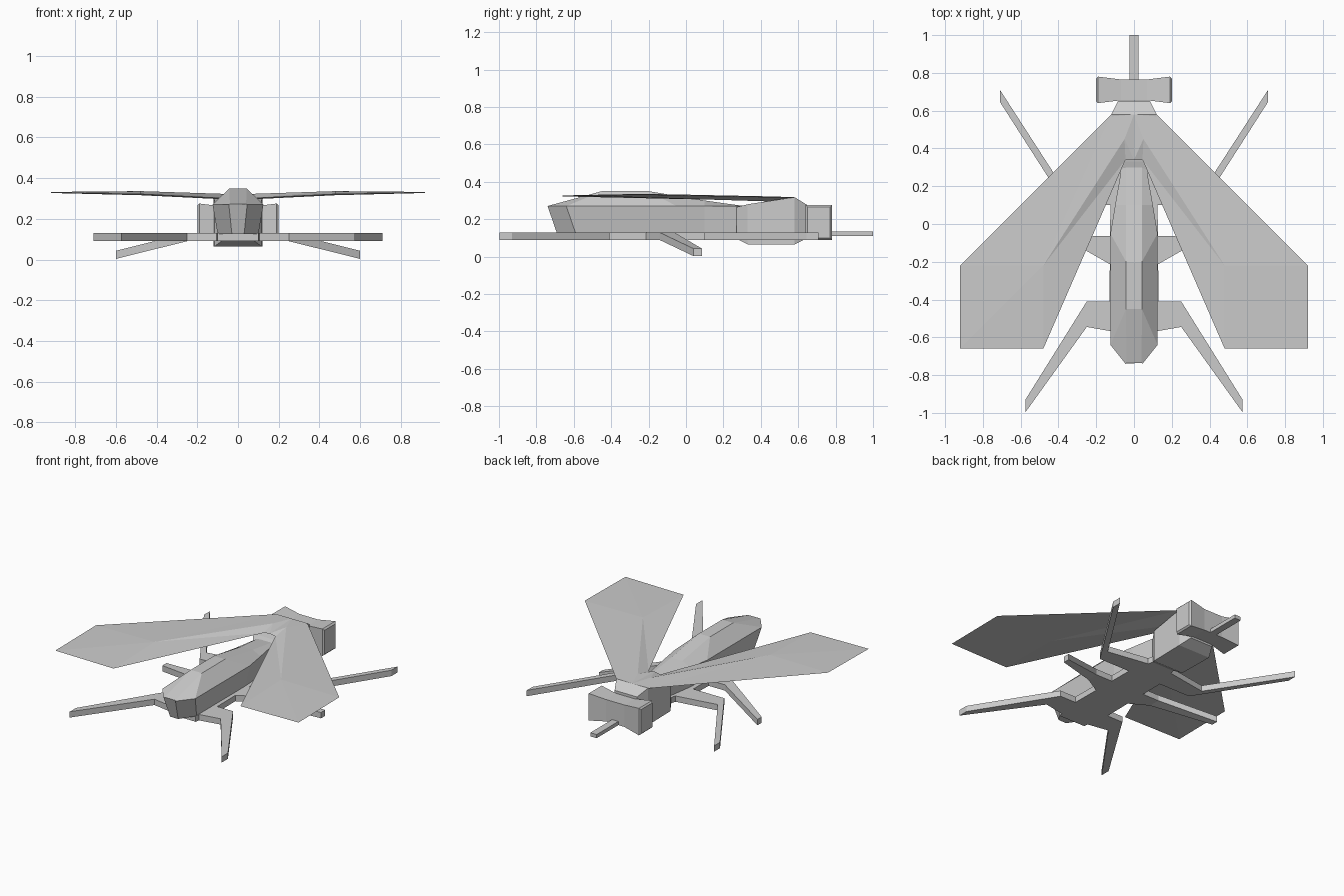
import bpy, bmesh

if "Cube" in bpy.data.objects:
    bpy.data.objects.remove(bpy.data.objects["Cube"])


def finish(name, bm, mirror=False):
    bmesh.ops.recalc_face_normals(bm, faces=bm.faces)
    me = bpy.data.meshes.new(name)
    bm.to_mesh(me)
    bm.free()
    ob = bpy.data.objects.new(name, me)
    bpy.context.collection.objects.link(ob)
    if mirror:
        ob.modifiers.new("Mirror", 'MIRROR').use_clip = True
    return ob


def loft(name, rings, mirror=False):
    """Bridge closed rings of equal length and cap both ends."""
    bm = bmesh.new()
    vs = [[bm.verts.new(p) for p in r] for r in rings]
    n = len(vs[0])
    for a, b in zip(vs, vs[1:]):
        for i in range(n):
            j = (i + 1) % n
            bm.faces.new((a[i], a[j], b[j], b[i]))
    bm.faces.new(vs[0])
    bm.faces.new(vs[-1])
    return finish(name, bm, mirror)


def rect_y(y, w, z0, z1):
    return [(-w, y, z0), (w, y, z0), (w, y, z1), (-w, y, z1)]


# Abdomen: six-sided rings (floor, shoulder and ridge may sit at different y)
def body_ring(y_low, low, y_mid, mid, y_top, top, z_top):
    return [(-low, y_low, .125), (low, y_low, .125), (mid, y_mid, .27),
            (top, y_top, z_top), (-top, y_top, z_top), (-mid, y_mid, .27)]


loft("abdomen", [
    body_ring(-.69, .03, -.74, .045, -.735, .04, .272),
    body_ring(-.59, .10, -.64, .125, -.45, .042, .35),
    body_ring(-.07, .10, -.05, .125, -.20, .042, .35),
    body_ring(.10, .09, .10, .10, .10, .042, .30),
    body_ring(.30, .06, .30, .065, .30, .042, .272)])

# Thorax
loft("thorax", [rect_y(.27, .075, .095, .265), rect_y(.33, .115, .065, .28),
                rect_y(.58, .12, .065, .318), rect_y(.65, .085, .10, .275)])


# Head: bow-tie shape running across x
def head_ring(x, y0, y1, z0, z1):
    return [(x, y0, z0), (x, y1, z0), (x, y1, z1), (x, y0, z1)]


half = [(.20, .65, .77, .10, .265), (.19, .64, .78, .09, .275), (.07, .655, .765, .11, .26)]
loft("head", [head_ring(-x, *r) for x, *r in half] +
     [head_ring(x, *r) for x, *r in reversed(half)])

# Proboscis
loft("proboscis", [rect_y(.74, .024, .11, .135), rect_y(1.0, .024, .11, .135)])

# Flat plate that joins the legs
loft("leg_plate", [rect_y(-.60, .10, .09, .13), rect_y(-.41, .13, .09, .13),
                   rect_y(.10, .125, .09, .13), rect_y(.30, .08, .09, .13)])

# Legs: stations of (front x, front y, rear x, rear y, underside z)
legs = {
    "front_legs": [(.07, .25, .07, .10, .09), (.38, .20, .36, .10, .09),
                   (.709, .709, .709, .645, .09)],
    "middle_legs": [(.08, -.063, .08, -.24, .09), (.25, -.063, .25, -.143, .09),
                    (.60, .085, .60, .04, .003)],
    "rear_legs": [(.08, -.41, .08, -.575, .09), (.25, -.41, .25, -.545, .09),
                  (.575, -.93, .575, -.997, .09)],
}
for name, stations in legs.items():
    loft(name, [[(ax, ay, z), (bx, by, z), (bx, by, z + .04), (ax, ay, z + .04)]
                for ax, ay, bx, by, z in stations], mirror=True)

# Wings: thin folded sheet with a raised crease, mirrored across the centre
outline = [(0, .58, .318), (.12, .58, .316), (.92, -.22, .332), (.92, -.66, .327),
           (.48, -.66, .322), (.045, .34, .30), (0, .34, .308)]
bm = bmesh.new()
rim = [bm.verts.new(p) for p in outline]
for dz in (.336, .316):
    crease = bm.verts.new((.48, -.22, dz))
    for a, b in ((1, 2), (2, 3), (3, 4), (4, 5)):
        bm.faces.new((rim[a], rim[b], crease))
    mid = bm.verts.new((.05, .45, .322 if dz > .32 else .295))
    bm.faces.new((rim[1], crease, mid))
    bm.faces.new((crease, rim[5], mid))
    bm.faces.new((rim[0], rim[1], mid))
    bm.faces.new((rim[5], rim[6], mid))
    bm.faces.new((rim[6], rim[0], mid))
finish("wings", bm, mirror=True)
